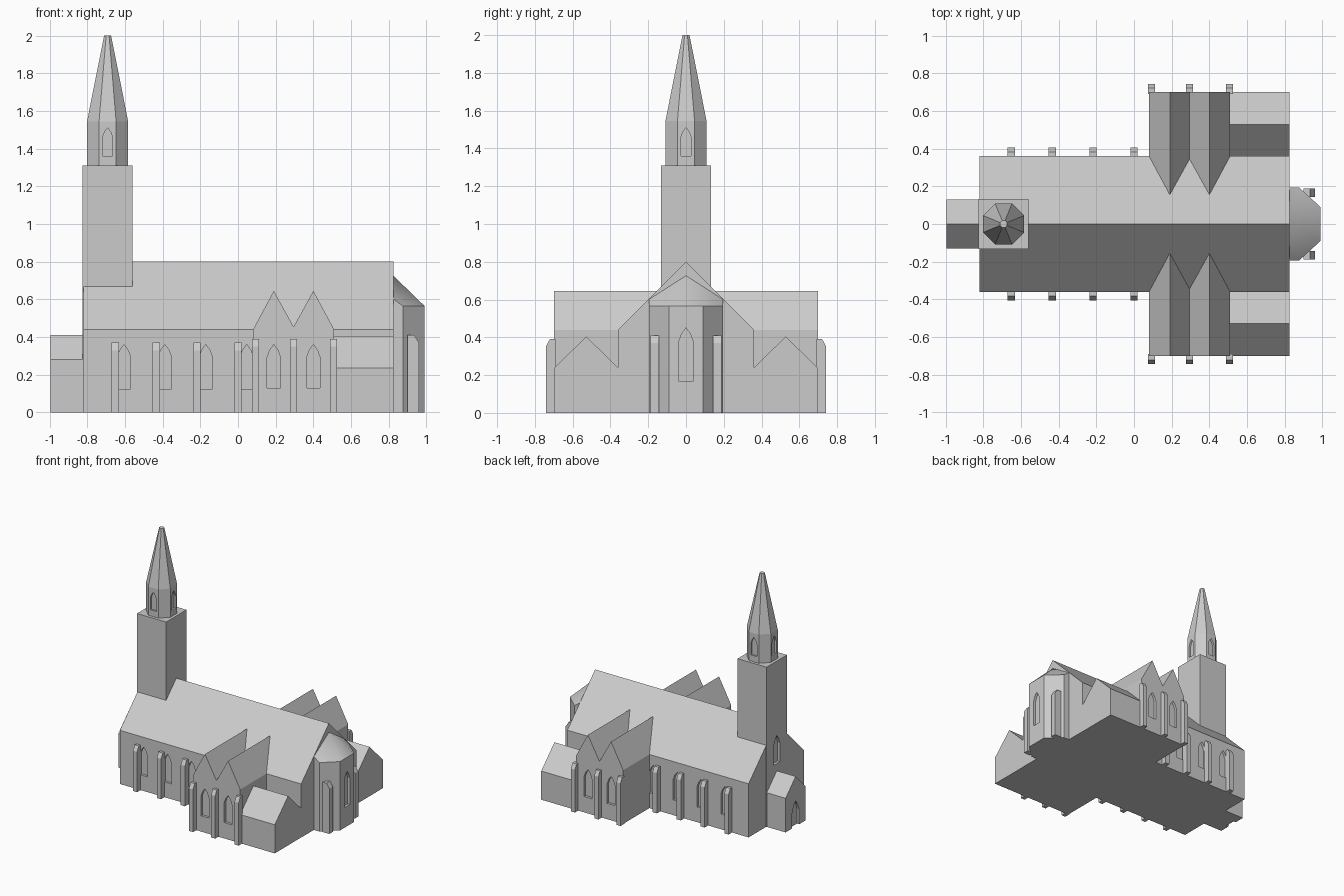
import bpy, bmesh, math
from mathutils import Matrix, Vector

if "Cube" in bpy.data.objects:
    bpy.data.objects.remove(bpy.data.objects["Cube"])

stone = bpy.data.materials.new("pale_grey_stone")
stone.diffuse_color = (0.6, 0.6, 0.6, 1)
stone.use_nodes = True
stone.node_tree.nodes["Principled BSDF"].inputs["Base Color"].default_value = stone.diffuse_color


def make(name, verts, faces):
    me = bpy.data.meshes.new(name)
    me.from_pydata(verts, [], faces)
    bm = bmesh.new()
    bm.from_mesh(me)
    bmesh.ops.recalc_face_normals(bm, faces=bm.faces)
    bm.to_mesh(me)
    bm.free()
    me.materials.append(stone)
    ob = bpy.data.objects.new(name, me)
    bpy.context.collection.objects.link(ob)
    return ob


def prism(name, pts, axis, a, b):
    """Extrude a 2D outline along an axis: x uses (y,z), y uses (x,z), z uses (x,y)."""
    def place(p, t):
        return {'x': (t, *p), 'y': (p[0], t, p[1]), 'z': (*p, t)}[axis]
    n = len(pts)
    verts = [place(p, a) for p in pts] + [place(p, b) for p in pts]
    faces = [list(range(n)), list(range(n, 2 * n))]
    faces += [(i, (i + 1) % n, (i + 1) % n + n, i + n) for i in range(n)]
    return make(name, verts, faces)


def rect(x0, x1, y0, y1):
    return [(x0, y0), (x1, y0), (x1, y1), (x0, y1)]


def gable(c, half, eave, ridge):
    return [(c - half, 0), (c + half, 0), (c + half, eave), (c, ridge), (c - half, eave)]


def window(walls, x, y, angle, hw, z0, z1, depth=0.02):
    """Cut a pointed niche; angle 0 faces -y, turning counter-clockwise."""
    h = 1.9 * hw
    s = z1 - h
    pts = [(-hw, z0), (hw, z0), (hw, s), (0.62 * hw, s + 0.55 * h), (0, z1),
           (-0.62 * hw, s + 0.55 * h), (-hw, s)]
    cut = prism("window_cutter", pts, 'y', -0.05, depth)
    cut.data.transform(Matrix.Translation((x, y, 0)) @ Matrix.Rotation(angle, 4, 'Z'))
    for ob in walls:
        m = ob.modifiers.new("niche", 'BOOLEAN')
        m.operation, m.solver, m.object = 'DIFFERENCE', 'EXACT', cut
        bpy.context.view_layer.objects.active = ob
        bpy.ops.object.modifier_apply(modifier=m.name)
    bpy.data.objects.remove(cut)


def buttress(name, cx, cy, angle, w, length, h):
    """Pier pointing outward (angle 0 = -y) with a sloped outer top."""
    pts = [(0.01, 0), (-length, 0), (-length, h - 0.04), (-length * 0.5, h), (0.01, h)]
    ob = prism(name, pts, 'x', -w / 2, w / 2)
    ob.data.transform(Matrix.Translation((cx, cy, 0)) @ Matrix.Rotation(angle, 4, 'Z'))


# Main bodies
nave = prism("nave", gable(0, 0.36, 0.44, 0.80), 'x', -0.82, 0.825)
transept = prism("transept", [(0.08, 0), (0.51, 0), (0.51, 0.44), (0.40, 0.645), (0.295, 0.455),
                              (0.19, 0.645), (0.08, 0.44)], 'y', -0.70, 0.70)
porch = prism("porch", gable(0, 0.13, 0.28, 0.41), 'x', -0.995, -0.81)
tower = prism("tower", rect(-0.824, -0.56, -0.132, 0.132), 'z', 0, 1.31)

# Octagonal belfry and spire
TX = -0.692


def ring(r, z):
    return [(TX + r * math.cos(math.radians(22.5 + 45 * i)),
             r * math.sin(math.radians(22.5 + 45 * i)), z) for i in range(8)]


R = 0.109 / math.cos(math.pi / 8)
belfry = prism("belfry", [p[:2] for p in ring(R, 0)], 'z', 1.30, 1.545)
make("spire", ring(R, 1.545) + ring(0.02, 2.0),
     [list(range(8)), list(range(8, 16))] +
     [(i, (i + 1) % 8, (i + 1) % 8 + 8, i + 8) for i in range(8)])

# Apse with its half-cone roof
plan = [(0.81, -0.195), (0.875, -0.195), (0.99, -0.09), (0.99, 0.09), (0.875, 0.195), (0.81, 0.195)]
apse = prism("apse", plan, 'z', 0, 0.565)
wall_pts = [(0.82, 0.195, 0.565), (0.82, 0.195, 0.605), (0.82, 0, 0.73),
            (0.82, -0.195, 0.605), (0.82, -0.195, 0.565)]
roof = make("apse_roof", wall_pts + [(x, y, 0.565) for x, y in plan[1:5]],
            [(0, 1, 2, 3, 4), (4, 5, 6, 7, 8, 0), (4, 3, 5), (0, 1, 8),
             (2, 3, 5), (2, 5, 6), (2, 6, 7), (2, 7, 8), (2, 8, 1)])
for p in roof.data.polygons:
    p.use_smooth = p.normal.z > 0.2
bpy.context.view_layer.objects.active = roof
roof.select_set(True)
bpy.ops.object.shade_smooth_by_angle(angle=math.radians(40))
roof.select_set(False)

# Parts repeated on both long sides
for s, side in ((-1, "front"), (1, "back")):
    ang = 0 if s < 0 else math.pi
    prism("side_chapel_" + side, gable(s * 0.528, 0.172, 0.235, 0.405), 'x', 0.50, 0.824)
    for i in range(4):
        x = -0.651 + i * 0.217
        buttress("nave_buttress_" + side, x, s * 0.36, ang, 0.038, 0.045, 0.37)
        window([nave], x + 0.046, s * 0.36, ang, 0.035, 0.125, 0.36)
    for x in (0.093, 0.294, 0.507):
        buttress("transept_buttress_" + side, x, s * 0.70, ang, 0.037, 0.042, 0.39)
    for x in (0.19, 0.40):
        window([transept], x, s * 0.70, ang, 0.035, 0.13, 0.36)
    buttress("apse_buttress_" + side, 0.91, s * 0.165, math.pi / 2, 0.045, 0.05, 0.41)

# Niches on the ends and the belfry
window([apse], 0.99, 0, math.pi / 2, 0.036, 0.165, 0.45)
window([tower, nave], -0.824, 0, -math.pi / 2, 0.04, 0.47, 0.70)
window([porch], -0.995, 0, -math.pi / 2, 0.045, -0.01, 0.21)
for k in range(4):
    a = k * math.pi / 2
    window([belfry], TX + 0.109 * math.sin(a), -0.109 * math.cos(a), a, 0.027, 1.36, 1.51, 0.015)
